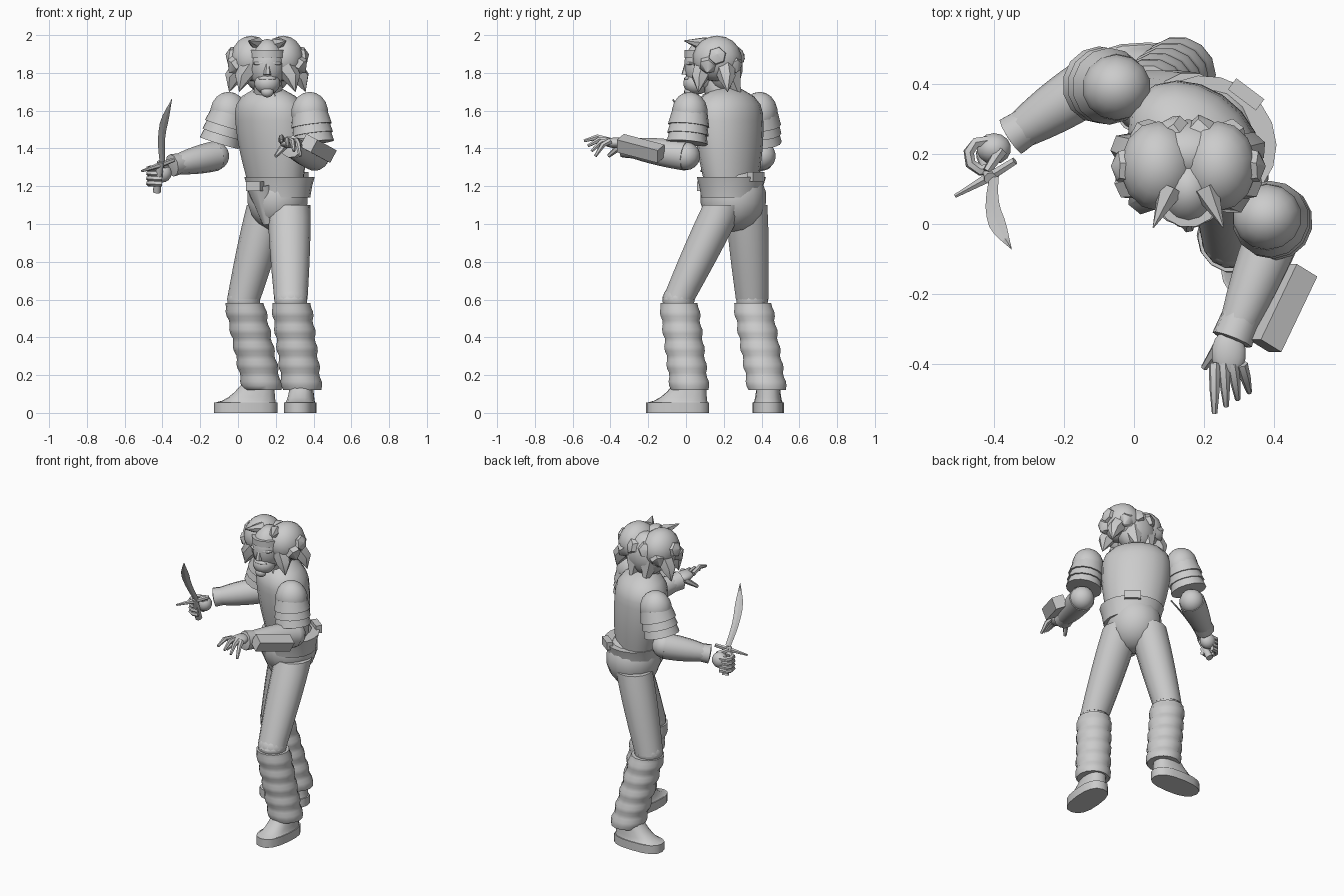
import bpy, bmesh, math
from mathutils import Vector, Matrix

cube = bpy.data.objects.get("Cube")
if cube:
    bpy.data.objects.remove(cube, do_unlink=True)

SHADE = .6
grey = bpy.data.materials.new("plain_grey")
grey.use_nodes = True
grey.diffuse_color = (SHADE, SHADE, SHADE, 1)
grey.node_tree.nodes["Principled BSDF"].inputs["Base Color"].default_value = grey.diffuse_color


def finish(name, bm, angle=45):
    """Turn a bmesh into a shaded, coloured object."""
    bmesh.ops.recalc_face_normals(bm, faces=bm.faces[:])
    mesh = bpy.data.meshes.new(name)
    bm.to_mesh(mesh)
    bm.free()
    mesh.materials.append(grey)
    obj = bpy.data.objects.new(name, mesh)
    bpy.context.collection.objects.link(obj)
    bpy.ops.object.select_all(action='DESELECT')
    obj.select_set(True)
    bpy.context.view_layer.objects.active = obj
    bpy.ops.object.shade_smooth_by_angle(angle=math.radians(angle))


def loft(name, rows, ref=(1, 0, 0), flat=False, sides=14, power=1, angle=45):
    """Skin rings; each row is a centre, a radius along ref and one across it."""
    bm = bmesh.new()
    centres = [Vector(row[0]) for row in rows]
    rings = []
    for i, (_, wide, deep) in enumerate(rows):
        before, after = centres[max(i - 1, 0)], centres[min(i + 1, len(rows) - 1)]
        along = Vector((0, 0, 1)) if flat else (after - before).normalized()
        u = Vector(ref)
        u = (u - along * u.dot(along)).normalized()
        v = along.cross(u)
        ring = []
        for k in range(sides):
            turn = math.tau * k / sides
            c, s = math.cos(turn), math.sin(turn)
            c = math.copysign(abs(c) ** power, c)
            s = math.copysign(abs(s) ** power, s)
            ring.append(bm.verts.new(centres[i] + u * c * wide + v * s * deep))
        rings.append(ring)
    for lower, upper in zip(rings, rings[1:]):
        for k in range(sides):
            j = (k + 1) % sides
            bm.faces.new((lower[k], lower[j], upper[j], upper[k]))
    bm.faces.new(rings[0])
    bm.faces.new(rings[-1])
    finish(name, bm, angle)


def tube(name, points, radii, sides=8):
    loft(name, [(p, r, r) for p, r in zip(points, radii)], (.3, .2, 1), sides=sides)


def solid(name, maker, centre, scale, turn=Matrix(), **options):
    """A scaled and turned primitive."""
    bm = bmesh.new()
    maker(bm, **options)
    place = Matrix.Translation(centre) @ turn @ Matrix.Diagonal((*scale, 1))
    bmesh.ops.transform(bm, matrix=place, verts=bm.verts)
    finish(name, bm)


def ball(name, centre, scale):
    solid(name, bmesh.ops.create_uvsphere, centre, scale, u_segments=14, v_segments=9, radius=1)


def block(name, centre, scale, direction, roll=0):
    turn = Vector(direction).to_track_quat('Y', 'Z').to_matrix().to_4x4()
    turn = turn @ Matrix.Rotation(math.radians(roll), 4, 'Y')
    solid(name, bmesh.ops.create_cube, centre, scale, turn, size=1)


def steps(count):
    """Even fractions from zero to one."""
    return [i / count for i in range(count + 1)]


def blend(a, b, t):
    return Vector(a).lerp(Vector(b), t)


# Torso, turned towards the model's right
ACROSS = (.75, -.66, 0)
rows = []
for t in steps(12):
    wide = .16 + .05 * math.sin(t * math.pi * .75)
    wide *= math.sqrt(1 - .85 * max(0, t * 4 - 3) ** 2)
    rows.append((blend((.2, .24, 1.2), (.16, .22, 1.72), t), wide, wide * .75))
loft("torso_vest", rows, ACROSS, True, 18)
tube("neck", [(.16, .2, 1.66), (.16, .13, 1.8)], [.08, .07], 12)
for side, top in (("right", (.07, .19, 1.68)), ("left", (.2, .1, 1.68))):
    tube(side + "_neckline_trim", [(.08, .12, 1.57), top], [.015, .015])

# Pelvis, flared waistband and front flap
ball("pelvis", (.21, .25, 1.14), (.165, .175, .18))
loft("waistband", [((.22, .24, z), wide, wide * .9)
                   for z, wide in ((1.14, .17), (1.2, .18), (1.25, .195), (1.25, .16))],
     ACROSS, True, 18)
block("belt_buckle", (.09, .1, 1.2), (.09, .04, .05), (.5, .8, 0))
block("back_pouch", (.32, .37, 1.25), (.1, .04, .05), (.6, .8, 0))
tube("front_flap", [(.16, .16, 1), (.12, .15, 1.2)], [.03, .08])

# Legs, folded boots and shoes: hip, knee, boot hem, shoe middle and toe heading
legs = {
    "right": ((.16, .32, 1.1), (.03, .35, .6), (.13, .43, .12), (.04, .435), (-1, 0, 0)),
    "left": ((.27, .2, 1.1), (.28, -.04, .6), (.34, .02, .12), (.33, -.045), (-.1, -1, 0))}
FOLDS = 5
for side, (hip, knee, hem, shoe, heading) in legs.items():
    rows = []
    for t in steps(8):
        wide = .088 + .025 * math.sin(t * math.pi / 2)
        rows.append((blend(knee, hip, t), wide, wide))
    loft(side + "_trouser_leg", rows, flat=True)
    ball(side + "_knee", knee, (.09, .085, .08))

    rows = []
    for t in steps(FOLDS * 4):
        wide = .096 + .014 * abs(math.sin(math.pi * (t * FOLDS + .1)))
        rows.append((blend(hem, knee, t * .96), wide, wide))
    rows.append((rows[-1][0], .08, .08))
    loft(side + "_folded_boot", rows, flat=True, angle=60)

    ahead = Vector(heading).normalized()
    middle = Vector((*shoe, 0))
    rise = Vector((0, 0, .055))
    loft(side + "_sole", [(middle, .168, .083), (middle + rise, .168, .083)],
         ahead, True, 16, .8)
    rows = []
    for t in steps(5):
        spot = middle + rise - ahead * .08 * t + Vector((0, 0, .12 * t * t + .02 * t))
        rows.append((spot, .16 - .09 * t, .077 - .02 * t))
    loft(side + "_shoe_upper", rows, ahead, True, 16, .8)

# Arms with layered shoulder guards: shoulder, elbow, wrist
arms = {
    "right": ((-.05, .39, 1.59), (-.12, .4, 1.36), (-.35, .25, 1.31)),
    "left": ((.38, .02, 1.59), (.41, 0, 1.36), (.28, -.33, 1.41))}
for side, (shoulder, elbow, wrist) in arms.items():
    ball(side + "_shoulder", shoulder, (.1, .095, .11))
    for i in range(3):
        top = blend(shoulder, elbow, i * .2)
        low = blend(shoulder, elbow, i * .2 + .3)
        tube(f"{side}_shoulder_plate_{i}", [top, low, blend(top, low, 1.02)], [.095, .11, .07], 14)
    ball(side + "_elbow", elbow, (.075, .075, .075))
    tube(side + "_forearm", [blend(elbow, wrist, t) for t in steps(6)],
         [.08 - .034 * t * t for t in steps(6)], 12)
    tube(side + "_cuff", [blend(elbow, wrist, t) for t in (.75, 1, 1.02)], [.055, .06, .03], 10)
block("forearm_box", (.425, -.24, 1.4), (.075, .245, .075), (.1, .21, -.055), 25)

# Open left hand, fingers fanned and drooping outwards
ball("left_palm", (.27, -.37, 1.43), (.05, .07, .028))
for i in range(4):
    root = Vector((.23 + i * .026, -.4, 1.44))
    tip = Vector((.23 + i * .033, -.54 + i * .02, 1.44 - i * .027))
    bend = blend(root, tip, .5) + Vector((0, 0, .02))
    tube(f"left_finger_{i}", [root, bend, tip], [.017, .015, .008], 6)
tube("left_thumb", [(.25, -.34, 1.42), (.2, -.41, 1.36)], [.022, .01], 6)

# Right fist curled around the knife
ball("right_palm", (-.4, .215, 1.27), (.05, .045, .05))
for i in range(4):
    curl = []
    for t in steps(5):
        a = math.pi * (.4 + t * 1.3)
        curl.append((-.43 + .043 * math.cos(a), .195 + .043 * math.sin(a), 1.215 + i * .026))
    tube(f"right_finger_{i}", curl, [.016] * len(curl), 6)
tube("right_thumb", [(-.38, .21, 1.3), (-.42, .15, 1.32)], [.02, .012], 6)
tube("knife_handle", [(-.43, .2, 1.17), (-.41, .13, 1.33)], [.022, .018])
tube("knife_guard", [(-.51, .08, 1.28), (-.42, .13, 1.31), (-.34, .18, 1.34)],
     [.006, .015, .012], 6)
rows = []
for t in steps(8):
    spot = blend((-.4, .13, 1.33), (-.35, -.07, 1.66), t)
    spot.x -= .025 * math.sin(math.pi * t)
    rows.append((spot, (.016 + .014 * t) * min(1, 3 - 2.97 * t), .005))
loft("knife_blade", rows, (.86, .5, 0), sides=4, angle=20)

# Head and face
MID = .155
ball("head", (MID, .1, 1.84), (.095, .11, .14))
ball("jaw", (MID, .055, 1.745), (.07, .07, .06))
tube("nose", [(MID, .005, 1.86), (MID, -.005, 1.79)], [.01, .02], 6)
ball("brow", (MID, .03, 1.85), (.08, .035, .015))
ball("moustache", (MID, .02, 1.77), (.05, .03, .015))
ball("chin_beard", (MID, .02, 1.7), (.035, .03, .03))
loft("headband", [((MID, .1, z), .1, .11) for z in (1.88, 1.92)], flat=True)

# Parted hair: a back fall, two lobes and a fan of pointed locks
ball("hair_back", (MID, .2, 1.83), (.14, .1, .14))
for side, s in (("right", -1), ("left", 1)):
    ball(side + "_hair_lobe", (MID + s * .085, .165, 1.875), (.11, .13, .122))
    for i in range(6):
        a = math.radians(i * 25 - 50)
        out = Vector((s * math.cos(a) * .2, math.sin(a) * .13, 0))
        root = Vector((MID, .165, 1.88)) + out * .5
        tip = Vector((MID + s * .02, .165, 1.7 + i % 3 * .1)) + out
        bend = blend(root, tip, .6) + out * .15
        tube(f"{side}_hair_lock_{i}", [root, bend, tip], [.065, .045, .002], 6)
    tube(side + "_nape_lock", [(MID + s * .05, .23, 1.8), (MID + s * .05, .29, 1.66)], [.07, .002], 6)
    tube(side + "_forelock", [(MID + s * .05, .1, 1.95), (MID + s * .1, -.01, 1.97)], [.04, .002], 6)
